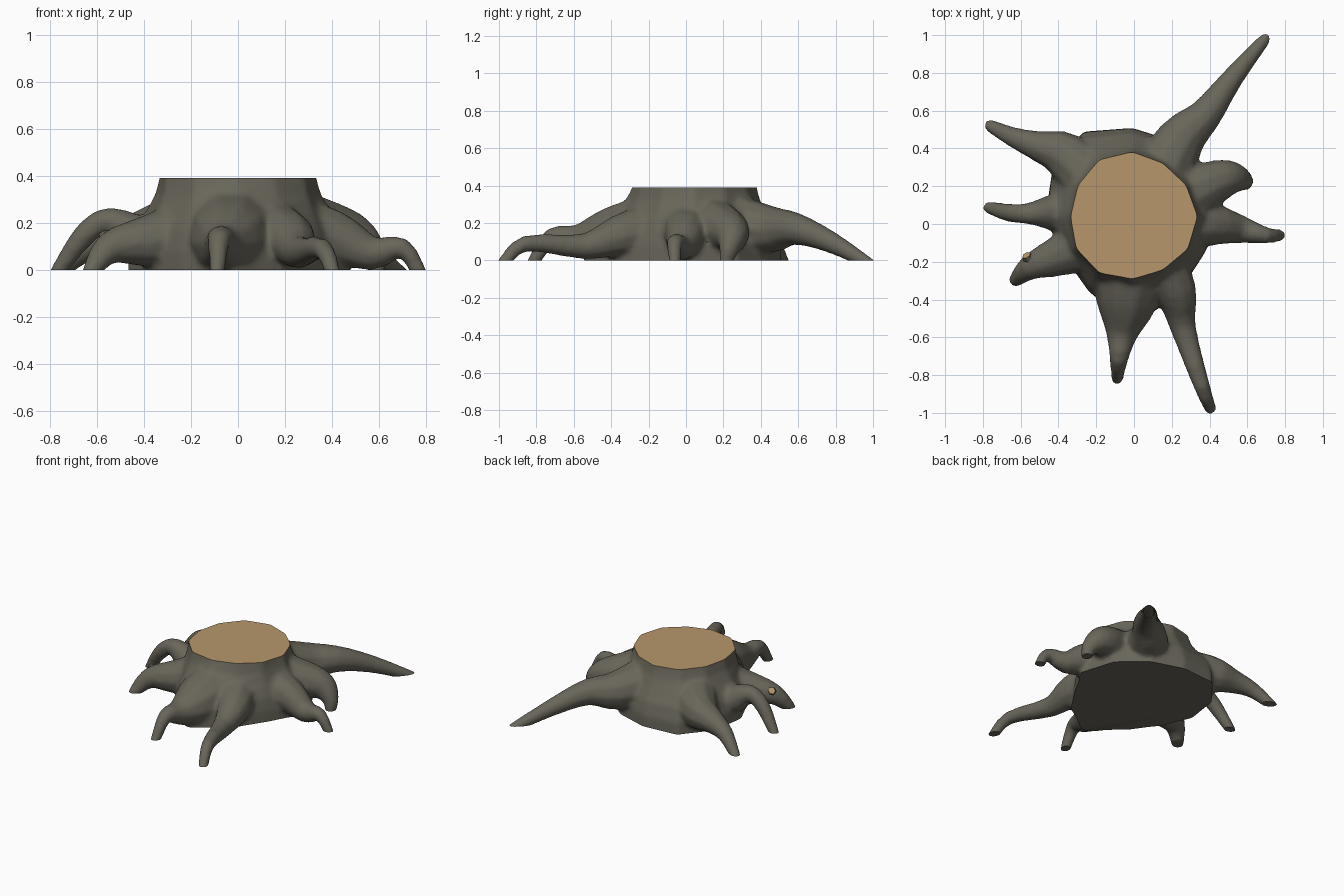
import bpy, bmesh, math
from mathutils import Vector

if "Cube" in bpy.data.objects:
    bpy.data.objects.remove(bpy.data.objects["Cube"])

def mat(name, c):
    m = bpy.data.materials.new(name)
    m.diffuse_color = (*c, 1)
    m.use_nodes = True
    m.node_tree.nodes["Principled BSDF"].inputs["Base Color"].default_value = m.diffuse_color
    return m

BARK = mat("bark", (0.14, 0.133, 0.102))
WOOD = mat("cut wood", (0.47, 0.305, 0.145))

def skin(bm, rings):
    """Bridge rings of equal size and cap both ends; returns the end cap."""
    vs = [[bm.verts.new(p) for p in r] for r in rings]
    n = len(vs[0])
    for a, b in zip(vs, vs[1:]):
        for i in range(n):
            j = (i + 1) % n
            bm.faces.new((a[i], a[j], b[j], b[i]))
    bm.faces.new(vs[0][::-1])
    return bm.faces.new(vs[-1])

def make_object(name, bm, angle=45):
    bmesh.ops.recalc_face_normals(bm, faces=bm.faces)
    me = bpy.data.meshes.new(name)
    bm.to_mesh(me)
    bm.free()
    me.materials.append(BARK)
    me.materials.append(WOOD)
    ob = bpy.data.objects.new(name, me)
    bpy.context.collection.objects.link(ob)
    bpy.ops.object.select_all(action='DESELECT')
    ob.select_set(True)
    bpy.context.view_layer.objects.active = ob
    bpy.ops.object.shade_smooth_by_angle(angle=math.radians(angle))
    return ob

def spline(pts, steps=3):
    """Catmull-Rom through (x, y, z, radius) points."""
    P = [pts[0] * 2 - pts[1]] + pts + [pts[-1] * 2 - pts[-2]]
    out = []
    for i in range(1, len(P) - 2):
        a, b, c, d = P[i - 1:i + 3]
        for s in range(steps):
            t = s / steps
            out.append(0.5 * (2 * b + (c - a) * t + (2 * a - 5 * b + 4 * c - d) * t * t
                              + (3 * b - a - 3 * c + d) * t ** 3))
    return out + [pts[-1]]

def tube(bm, pts, sides=10):
    path = spline([Vector(p) for p in pts])
    rings = []
    for i, p in enumerate(path):
        d = (path[min(i + 1, len(path) - 1)] - path[max(i - 1, 0)]).to_3d().normalized()
        side = d.cross(Vector((0, 0, 1))).normalized()
        up = side.cross(d)
        rings.append([p.to_3d() + (side * math.cos(a) + up * math.sin(a)) * p[3]
                      for a in (2 * math.pi * k / sides for k in range(sides))])
    return skin(bm, rings)

# Trunk: near-round, flaring to a lobed base (radius every 30 degrees)
bm = bmesh.new()
base = [.49, .48, .46, .47, .52, .49, .46, .42, .46, .59, .48, .43]
rings = []
for z, f in ((-.06, 1), (.08, .97), (.17, .78), (.25, .42), (.32, .14), (.39, 0), (.46, -.05)):
    ring = []
    for k, rb in enumerate(base):
        a = 2 * math.pi * k / len(base)
        r = rb * f + (.335 + .012 * math.cos(3 * a + .5)) * (1 - f)
        ring.append((-.01 + r * math.cos(a), .04 + r * math.sin(a), z))
    rings.append(ring)
skin(bm, rings)

def root(tip, *mids):
    """Root from inside the trunk, through (x, y, z, radius) points, into the ground."""
    x, y, z, r = mids[0]
    tube(bm, [(x * .45, y * .45, z + .03, r + .05), *mids, (*tip, -.03, .033)])

root((.71, 1.0), (.25, .45, .165, .13), (.38, .58, .17, .09), (.52, .77, .10, .06))  # back right
root((.59, .21), (.4, .21, .165, .125), (.51, .245, .13, .095), (.58, .23, .06, .055))  # right rear
root((.78, -.06), (.4, 0, .14, .12), (.57, -.03, .07, .075), (.70, -.06, .095, .045))  # right
root((.41, -.99), (.22, -.36, .13, .115), (.26, -.55, .075, .07), (.36, -.86, .09, .045))  # front right
root((-.09, -.83), (-.04, -.42, .12, .165), (-.065, -.59, .11, .085), (-.08, -.72, .125, .05))  # front
root((-.64, -.31), (-.4, -.17, .12, .11), (-.55, -.23, .09, .07))  # front left
root((-.78, .09), (-.4, .06, .13, .11), (-.55, .055, .21, .06), (-.66, .06, .14, .05))  # left
root((-.78, .53), (-.36, .36, .15, .13), (-.5, .41, .13, .085), (-.64, .46, .09, .055))  # back left

# Fuse trunk and roots into one soft surface
ob = make_object("rough_stump", bm)
m = ob.modifiers.new("fuse", 'REMESH')
m.mode, m.voxel_size = 'VOXEL', .014
m = ob.modifiers.new("soften", 'SMOOTH')
m.factor, m.iterations = .5, 10
fused = bpy.data.meshes.new_from_object(ob.evaluated_get(bpy.context.evaluated_depsgraph_get()))
bpy.data.objects.remove(ob)

# Saw the top flat at z = 0.39 and the underside at the ground
bm = bmesh.new()
bm.from_mesh(fused)
for z, up, index in ((.39, 1, 1), (0, -1, 0)):
    bmesh.ops.bisect_plane(bm, geom=bm.verts[:] + bm.edges[:] + bm.faces[:], dist=1e-5,
                           plane_co=(0, 0, z), plane_no=(0, 0, up), clear_outer=True)
    rim = [e for e in bm.edges if e.is_boundary]
    for f in bmesh.ops.holes_fill(bm, edges=rim, sides=0)["faces"]:
        f.material_index = index
make_object("stump_with_roots", bm)

# Small snapped-off side shoot with a bare end
bm = bmesh.new()
tube(bm, [(-.54, -.215, .11, .04), (-.57, -.165, .15, .024)], 6).material_index = 1
make_object("snapped_shoot", bm)
